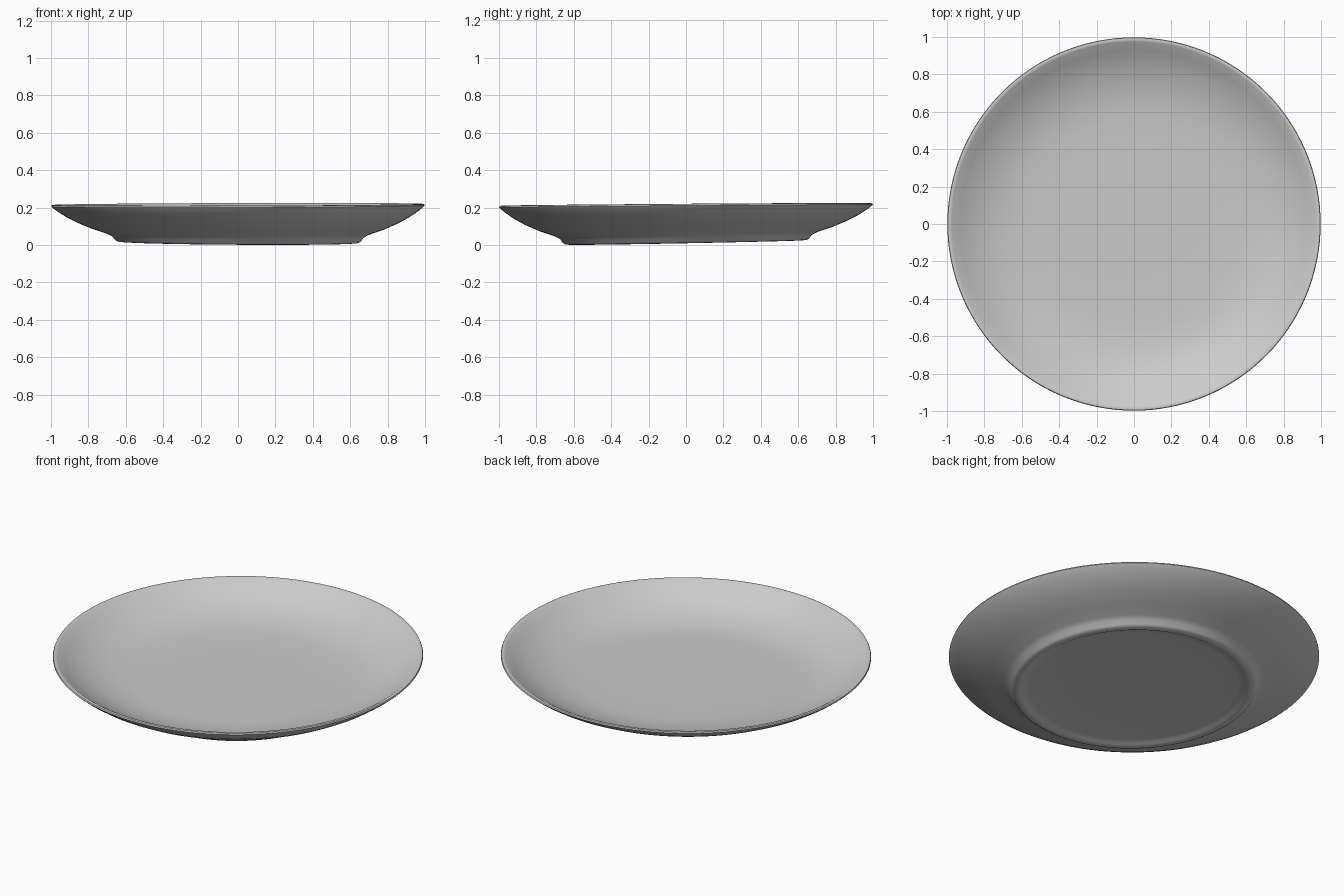
import bpy, bmesh, math

cube = bpy.data.objects.get("Cube")
if cube:
    bpy.data.objects.remove(cube, do_unlink=True)

SEGMENTS = 128

# Glazed ceramic
glaze = bpy.data.materials.new("pale grey glaze")
glaze.use_nodes = True
colour = (0.6, 0.6, 0.6, 1)
glaze.diffuse_color = colour
glaze.node_tree.nodes["Principled BSDF"].inputs["Base Color"].default_value = colour

# Cross-section (radius, height): base, foot ring, outer wall, lip, inner bowl
underside = [(0.3, 0.027), (0.56, 0.027), (0.595, 0.023), (0.61, 0.015),
             (0.625, 0.013), (0.645, 0.015), (0.658, 0.023), (0.672, 0.043),
             (0.7, 0.057), (0.78, 0.084), (0.86, 0.118), (0.92, 0.15), (0.965, 0.18)]
lip = [(0.99, 0.2), (0.998, 0.208), (0.995, 0.215), (0.985, 0.217), (0.975, 0.213)]
inside = [(0.93, 0.182), (0.87, 0.148), (0.8, 0.118), (0.72, 0.095),
          (0.64, 0.082), (0.56, 0.077), (0.4, 0.075), (0.2, 0.075)]


def warp(x, y, z):
    """Hand-thrown lean: the foot tilts a little more than the lip."""
    t = min(max(z / 0.21, 0), 1)
    return z + x * (-0.007 + 0.01 * t) + y * (0.02 - 0.013 * t)


# Plate, spun from the cross-section and closed at both centres
bm = bmesh.new()
rings = []
for r, z in underside + lip + inside:
    ring = []
    for i in range(SEGMENTS):
        a = 2 * math.pi * i / SEGMENTS
        x, y = r * math.cos(a), r * math.sin(a)
        ring.append(bm.verts.new((x, y, warp(x, y, z))))
    rings.append(ring)
for low, high in zip(rings, rings[1:]):
    for i in range(SEGMENTS):
        j = (i + 1) % SEGMENTS
        bm.faces.new((low[i], low[j], high[j], high[i]))
for ring, z in ((rings[0], 0.027), (rings[-1], 0.075)):
    centre = bm.verts.new((0, 0, z))
    for i in range(SEGMENTS):
        bm.faces.new((ring[i], ring[(i + 1) % SEGMENTS], centre))
bmesh.ops.recalc_face_normals(bm, faces=bm.faces)

mesh = bpy.data.meshes.new("plate")
bm.to_mesh(mesh)
bm.free()
mesh.materials.append(glaze)
plate = bpy.data.objects.new("plate", mesh)
bpy.context.collection.objects.link(plate)
bpy.context.view_layer.objects.active = plate
plate.select_set(True)
bpy.ops.object.shade_smooth_by_angle(angle=math.radians(50))
